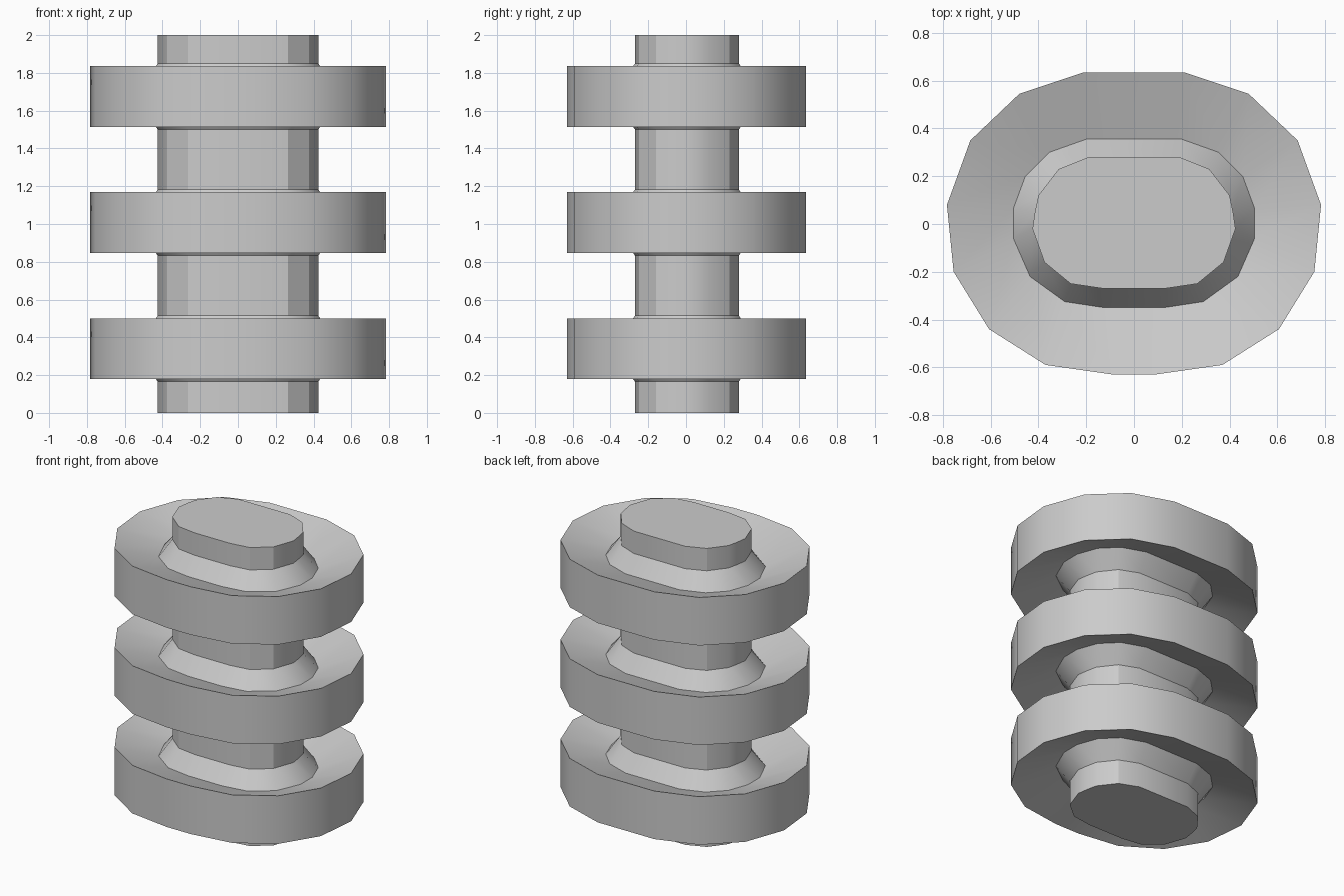
import bpy
import bmesh

cube = bpy.data.objects.get("Cube")
if cube:
    bpy.data.objects.remove(cube, do_unlink=True)

grey = bpy.data.materials.new("plain_grey")
grey.use_nodes = True
grey.diffuse_color = (0.6, 0.6, 0.6, 1)
grey.node_tree.nodes["Principled BSDF"].inputs["Base Color"].default_value = (0.6, 0.6, 0.6, 1)


def mirrored(half):
    """Close a right-hand half outline by mirroring it across x."""
    return half + [(-x, y) for x, y in reversed(half)]


# Matching outlines, back to front, for shaft, fillet foot and flange rim
SHAFT = mirrored([(.19, .28), (.315, .23), (.40, .12), (.415, .05),
                  (.425, -.02), (.375, -.16), (.265, -.25), (.13, -.27)])
FOOT = mirrored([(.20, .355), (.355, .30), (.455, .20), (.505, .065),
                 (.505, -.06), (.435, -.22), (.29, -.325), (.125, -.35)])
RIM = mirrored([(.21, .635), (.48, .545), (.685, .35), (.783, .08),
                (.755, -.20), (.607, -.44), (.37, -.59), (.09, -.63)])


def loft(name, sections, cap_bottom=False, cap_top=False):
    """Skin a stack of (outline, z) sections into one object."""
    bm = bmesh.new()
    loops = [[bm.verts.new((x, y, z)) for x, y in outline] for outline, z in sections]
    for low, high in zip(loops, loops[1:]):
        for i in range(len(low)):
            # outlines run clockwise, so this order faces outward
            bm.faces.new((low[i - 1], high[i - 1], high[i], low[i]))
    if cap_bottom:
        bm.faces.new(loops[0])
    if cap_top:
        bm.faces.new(loops[-1][::-1])
    mesh = bpy.data.meshes.new(name)
    bm.to_mesh(mesh)
    bm.free()
    mesh.materials.append(grey)
    obj = bpy.data.objects.new(name, mesh)
    bpy.context.collection.objects.link(obj)
    bpy.ops.object.select_all(action="DESELECT")
    obj.select_set(True)
    bpy.context.view_layer.objects.active = obj
    bpy.ops.object.shade_smooth_by_angle(angle=0.5)
    return obj


# Flanges dished on both faces, with fillets rising to the shaft
COLLAR, THICK, WEB = 0.175, 0.161, 0.065
centres = [0.34, 1.0075, 1.675]
for label, z in zip(("bottom", "middle", "top"), centres):
    loft(label + "_flange", [(SHAFT, z - COLLAR), (FOOT, z - WEB), (RIM, z - THICK),
                             (RIM, z + THICK), (FOOT, z + WEB), (SHAFT, z + COLLAR)])

# Shaft lengths between and beyond the flanges
starts = [0] + [z + COLLAR for z in centres]
ends = [z - COLLAR for z in centres] + [2]
names = ("bottom_stub", "lower_shaft", "upper_shaft", "top_stub")
for name, low, high in zip(names, starts, ends):
    loft(name, [(SHAFT, low), (SHAFT, high)], cap_bottom=low == 0, cap_top=high == 2)
